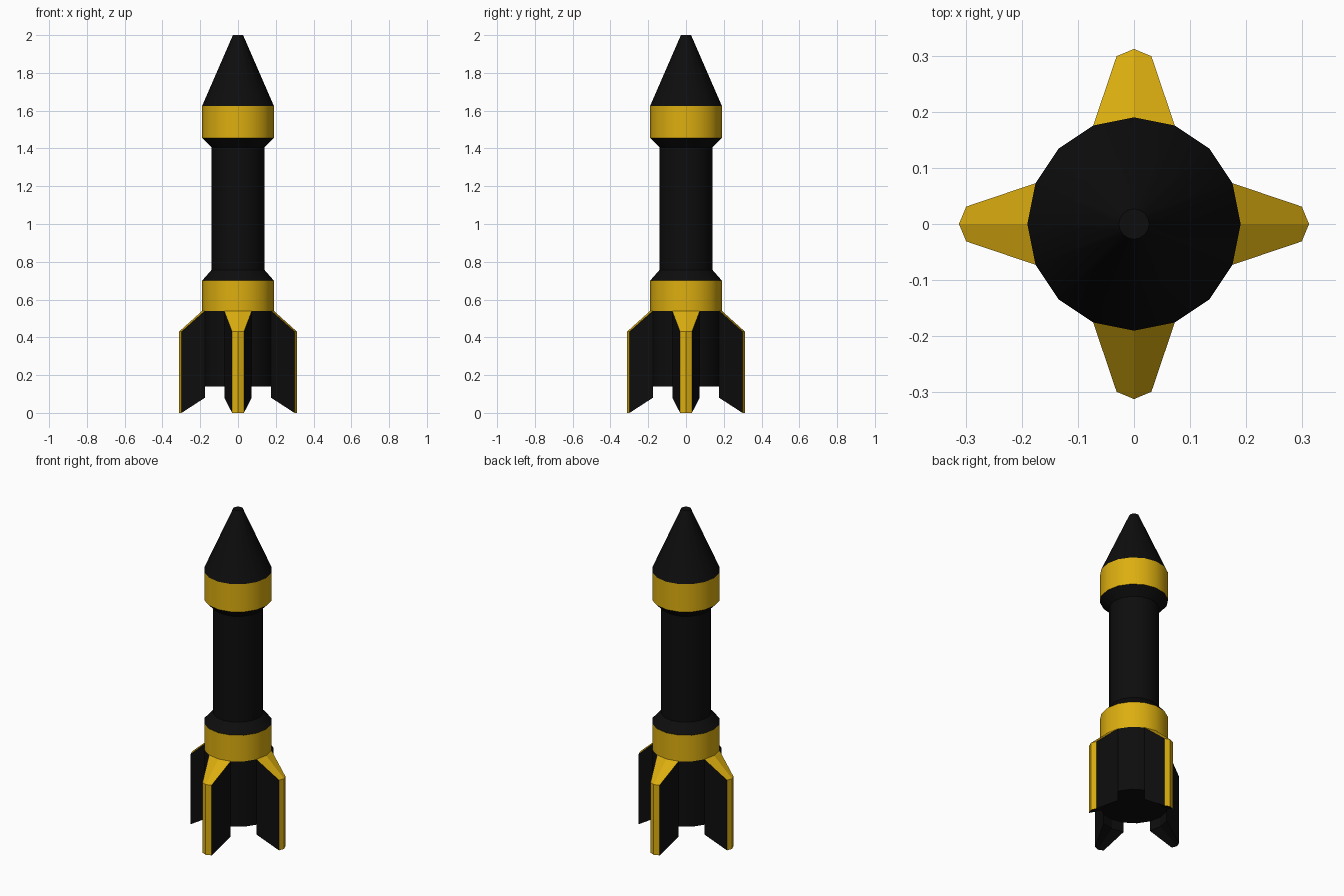
import bpy, bmesh
from math import cos, sin, pi, radians
from mathutils import Matrix

cube = bpy.data.objects.get("Cube")
if cube:
    bpy.data.objects.remove(cube, do_unlink=True)

SIDES = 16
RADIUS = 0.19


def material(name, color):
    m = bpy.data.materials.new(name)
    m.use_nodes = True
    m.diffuse_color = (*color, 1)
    m.node_tree.nodes["Principled BSDF"].inputs["Base Color"].default_value = (*color, 1)
    return m


black = material("black paint", (0.004, 0.004, 0.004))
yellow = material("yellow paint", (0.72, 0.425, 0.005))


def finish(name, bm, mats):
    bmesh.ops.recalc_face_normals(bm, faces=bm.faces)
    mesh = bpy.data.meshes.new(name)
    bm.to_mesh(mesh)
    bm.free()
    for m in mats:
        mesh.materials.append(m)
    obj = bpy.data.objects.new(name, mesh)
    bpy.context.collection.objects.link(obj)
    return obj


def lathe(name, profile, mat, cap_bottom=False, cap_top=False):
    """Revolve (radius, height) points around the z axis."""
    bm = bmesh.new()
    rings = [[bm.verts.new((r * cos(2 * pi * i / SIDES), r * sin(2 * pi * i / SIDES), z))
              for i in range(SIDES)] for r, z in profile]
    for low, high in zip(rings, rings[1:]):
        for i in range(SIDES):
            j = (i + 1) % SIDES
            bm.faces.new((low[i], low[j], high[j], high[i]))
    if cap_bottom:
        bm.faces.new(rings[0][::-1])
    if cap_top:
        bm.faces.new(rings[-1])
    # open shells need outward normals, which the winding above already gives
    obj = finish(name, bm, [mat])
    bpy.ops.object.select_all(action='DESELECT')
    obj.select_set(True)
    bpy.context.view_layer.objects.active = obj
    bpy.ops.object.shade_smooth_by_angle(angle=radians(30))
    return obj


# Body sections, from the tail up
lathe("tail_section", [(RADIUS, 0.14), (RADIUS, 0.54)], black, cap_bottom=True)
lathe("lower_band", [(RADIUS, 0.54), (RADIUS, 0.70)], yellow)
lathe("body_tube", [(RADIUS, 0.70), (0.14, 0.757), (0.14, 1.405), (RADIUS, 1.455)], black)
lathe("upper_band", [(RADIUS, 1.455), (RADIUS, 1.625)], yellow)
lathe("nose_cone", [(RADIUS, 1.625), (0.027, 2.0)], black, cap_top=True)


def fin(name, angle):
    """Wedge fin grown from two neighbouring body facets."""
    bm = bmesh.new()
    a = 2 * pi / SIDES
    inner = [(RADIUS * cos(t), RADIUS * sin(t)) for t in (-a, 0, a)]
    outer = [(0.299, -0.031), (0.312, 0), (0.299, 0.031)]

    def row(points, z):
        return [bm.verts.new((x, y, z)) for x, y in points]

    loops = [row(inner, 0.08), row(outer, 0), row(outer, 0.43), row(inner, 0.54)]
    # bottom, outer edge, top slope and root; edge and top are yellow
    for k in range(4):
        p, q = loops[k], loops[(k + 1) % 4]
        for i in range(2):
            face = bm.faces.new((p[i], p[i + 1], q[i + 1], q[i]))
            face.material_index = 1 if k in (1, 2) else 0
    for side in (0, 2):
        bm.faces.new([loop[side] for loop in loops])
    bm.transform(Matrix.Rotation(angle, 4, 'Z'))
    return finish(name, bm, [black, yellow])


# Four tail fins
for n, fin_name in enumerate(("left_fin", "back_fin", "right_fin", "front_fin")):
    fin(fin_name, n * pi / 2)
